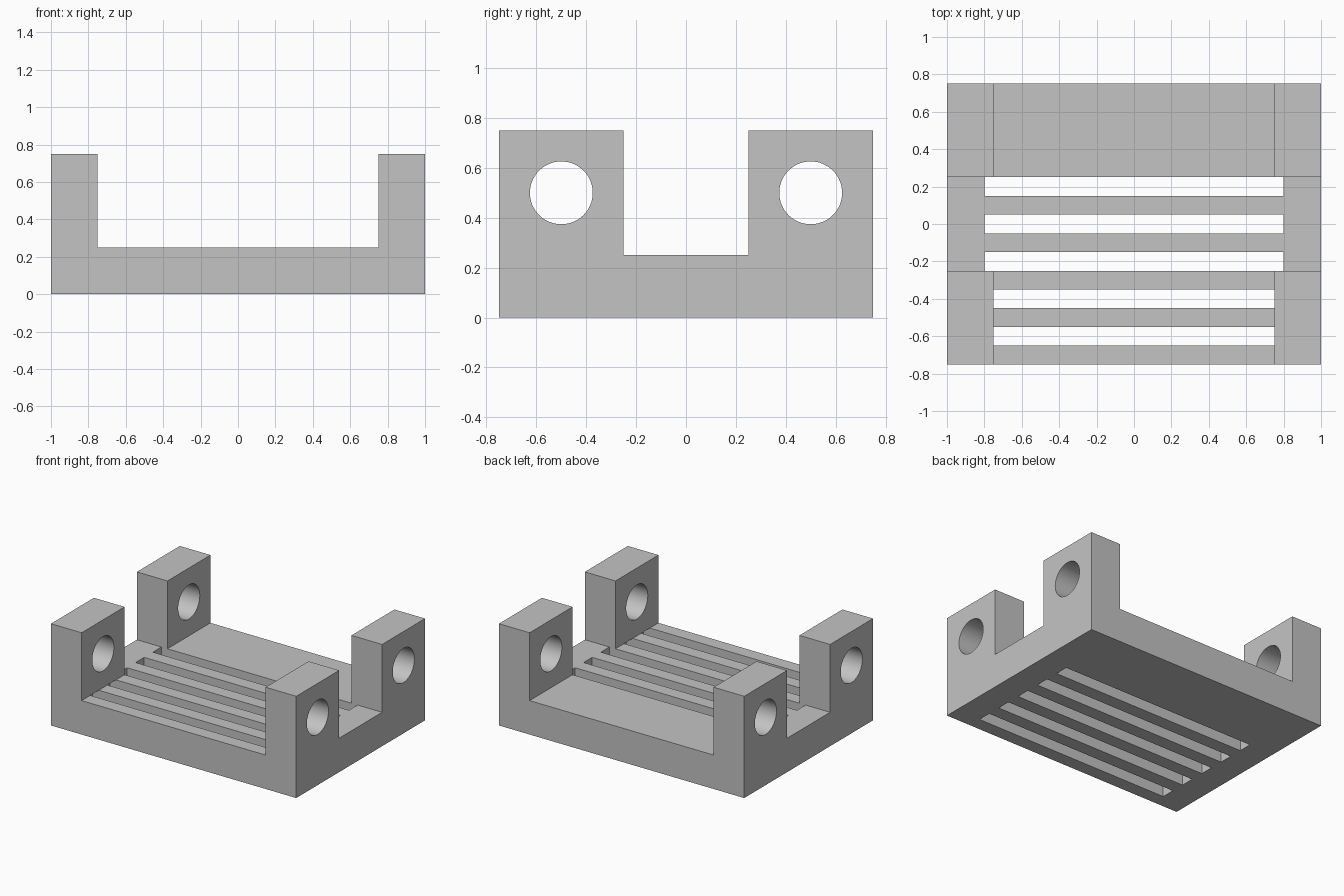
import bpy
import bmesh
from mathutils import Matrix, Vector

cube = bpy.data.objects.get("Cube")
if cube:
    bpy.data.objects.remove(cube, do_unlink=True)

WIDTH, DEPTH, HEIGHT = 2.0, 1.5, 0.75
BASE_TOP = 0.25      # thickness of the base plate
POST = 0.25          # post thickness along x
GAP = 0.5            # opening between front and back posts
HOLE_RADIUS = 0.126

grey = bpy.data.materials.new("plain grey")
grey.use_nodes = True
colour = (0.55, 0.55, 0.55, 1)
grey.diffuse_color = colour
grey.node_tree.nodes["Principled BSDF"].inputs["Base Color"].default_value = colour


def make_object(name, bm):
    bmesh.ops.recalc_face_normals(bm, faces=bm.faces)
    mesh = bpy.data.meshes.new(name)
    bm.to_mesh(mesh)
    bm.free()
    mesh.materials.append(grey)
    obj = bpy.data.objects.new(name, mesh)
    bpy.context.collection.objects.link(obj)
    return obj


def box(name, low, high):
    bm = bmesh.new()
    low, high = Vector(low), Vector(high)
    bmesh.ops.create_cube(bm, size=1, matrix=Matrix.Translation((low + high) / 2)
                          @ Matrix.Diagonal((high - low).to_4d()))
    return make_object(name, bm)


def cut(target, cutter):
    cutter.hide_render = True
    mod = target.modifiers.new("cut", 'BOOLEAN')
    mod.operation = 'DIFFERENCE'
    mod.solver = 'EXACT'
    mod.object = cutter
    bpy.context.view_layer.objects.active = target
    bpy.ops.object.modifier_apply(modifier=mod.name)
    bpy.data.objects.remove(cutter, do_unlink=True)


# Bracket body: U profile extruded from front to back
w, inner = WIDTH / 2, WIDTH / 2 - POST
profile = [(-w, 0), (w, 0), (w, HEIGHT), (inner, HEIGHT),
           (inner, BASE_TOP), (-inner, BASE_TOP), (-inner, HEIGHT), (-w, HEIGHT)]
bm = bmesh.new()
face = bm.faces.new([bm.verts.new((x, -DEPTH / 2, z)) for x, z in profile])
ext = bmesh.ops.extrude_face_region(bm, geom=[face])
bmesh.ops.translate(bm, vec=(0, DEPTH, 0),
                    verts=[g for g in ext["geom"] if isinstance(g, bmesh.types.BMVert)])
body = make_object("bracket_body", bm)

# Opening that splits each side wall into two posts
cut(body, box("post_gap", (-1.2, -GAP / 2, BASE_TOP), (1.2, GAP / 2, 1)))

# Ventilation slots through the base, running slightly under the posts
for i in range(5):
    y = -0.6 + 0.2 * i
    cut(body, box("slot", (-0.8, y - 0.05, -0.1), (0.8, y + 0.05, BASE_TOP)))

# Round holes through the front and back post pairs
for y in (-0.5, 0.5):
    bm = bmesh.new()
    bmesh.ops.create_cone(bm, cap_ends=True, segments=64, radius1=HOLE_RADIUS,
                          radius2=HOLE_RADIUS, depth=2.4,
                          matrix=Matrix.Translation((0, y, 0.5)) @ Matrix.Rotation(1.5707963, 4, 'Y'))
    cut(body, make_object("post_hole", bm))

# Smooth hole walls, sharp corners
bpy.ops.object.select_all(action='DESELECT')
body.select_set(True)
bpy.context.view_layer.objects.active = body
bpy.ops.object.shade_smooth_by_angle(angle=0.5)
